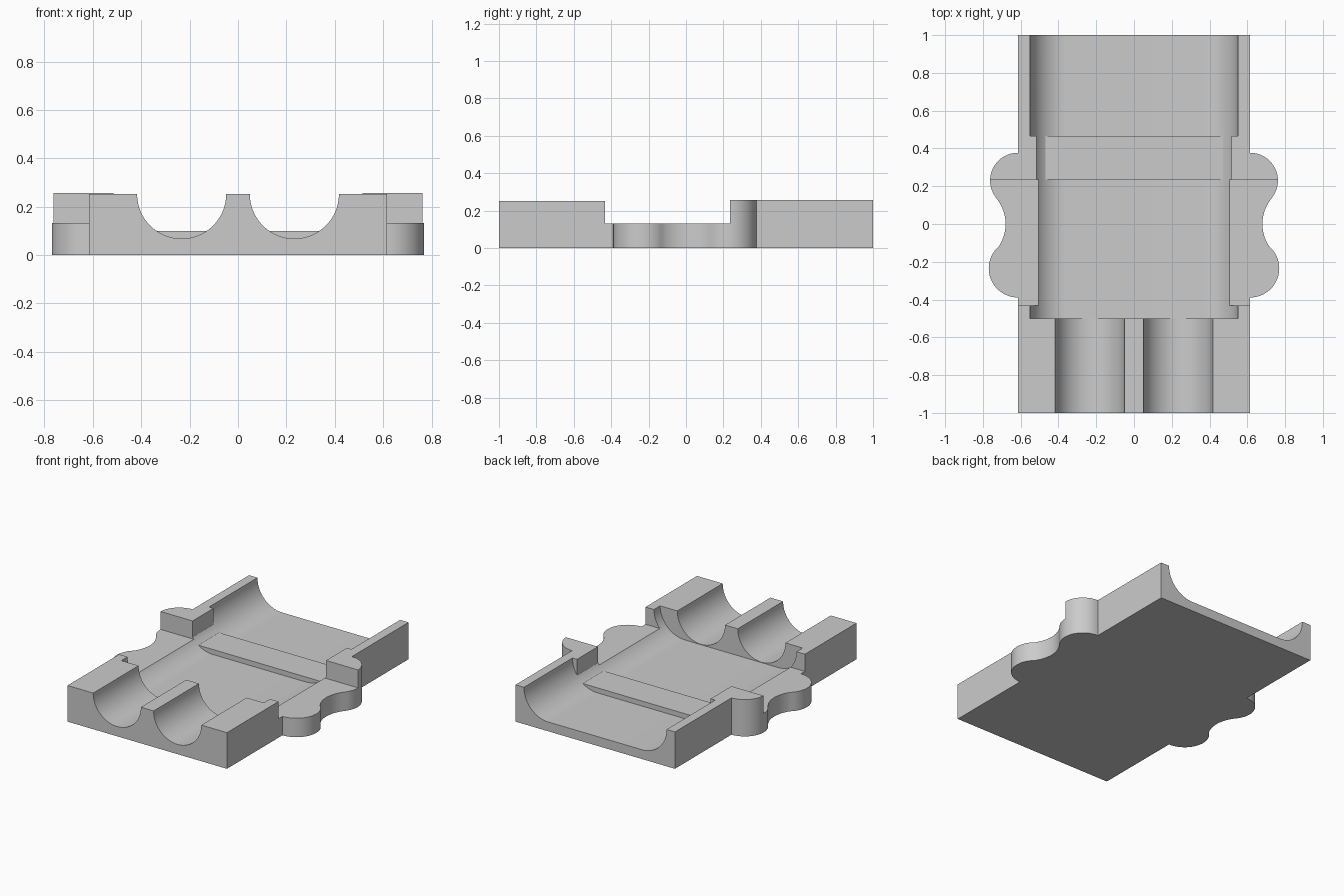
import bpy, bmesh, math

if "Cube" in bpy.data.objects:
    bpy.data.objects.remove(bpy.data.objects["Cube"])

grey = bpy.data.materials.new("plain grey")
grey.diffuse_color = (0.6, 0.6, 0.6, 1)
grey.use_nodes = True
grey.node_tree.nodes["Principled BSDF"].inputs["Base Color"].default_value = grey.diffuse_color


def arc(cx, cy, r, a0, a1, n=20):
    return [(cx + r * math.cos(math.radians(a0 + (a1 - a0) * i / n)),
             cy + r * math.sin(math.radians(a0 + (a1 - a0) * i / n))) for i in range(n + 1)]


def prism(name, pts, lo, hi, axis="z"):
    """Extrude a 2D outline along z (x,y points) or along y (x,z points)."""
    bm = bmesh.new()
    put = (lambda p, h: (p[0], p[1], h)) if axis == "z" else (lambda p, h: (p[0], h, p[1]))
    a = [bm.verts.new(put(p, lo)) for p in pts]
    b = [bm.verts.new(put(p, hi)) for p in pts]
    bm.faces.new(a)
    bm.faces.new(b)
    for i in range(len(pts)):
        j = (i + 1) % len(pts)
        bm.faces.new((a[i], a[j], b[j], b[i]))
    bmesh.ops.recalc_face_normals(bm, faces=bm.faces)
    me = bpy.data.meshes.new(name)
    bm.to_mesh(me)
    bm.free()
    me.materials.append(grey)
    ob = bpy.data.objects.new(name, me)
    bpy.context.collection.objects.link(ob)
    return ob


def box(name, x0, x1, y0, y1, z0, z1):
    return prism(name, [(x0, y0), (x1, y0), (x1, y1), (x0, y1)], z0, z1)


def cut(target, tool):
    m = target.modifiers.new("cut", "BOOLEAN")
    m.operation, m.solver, m.object = "DIFFERENCE", "EXACT", tool
    bpy.context.view_layer.objects.active = target
    bpy.ops.object.modifier_apply(modifier=m.name)
    bpy.data.objects.remove(tool)


# body outline with wavy grip lobes on both sides
side = [(0.615, -1)]
side += arc(0.615, -0.235, 0.154, -90, 39)
side += arc(0.892, 0, 0.212, 219, 141)[1:-1]
side += arc(0.615, 0.23, 0.147, -39, 90)
side += [(0.615, 1)]
outline = side + [(-x, y) for x, y in reversed(side)]
body = prism("housing_half", outline, 0, 0.257)

# lowered front end and lowered middle shelf
cut(body, box("front_trim", -1, 1, -1.1, -0.3, 0.252, 0.5))
cut(body, box("shelf_cut", -1, 1, -0.432, 0.235, 0.132, 0.5))

# round-cornered channel, open at the back, leaving a cross rib and two side blocks
half = arc(0.36, 0.255, 0.19, -90, 0) + [(0.55, 0.4)]
channel = prism("channel", half + [(-x, z) for x, z in reversed(half)], -0.5, 1.1, "y")
cut(channel, box("rib", -0.7, 0.7, 0.235, 0.465, -0.1, 0.1))
for s in (-1, 1):
    x0, x1 = sorted((s * 0.515, s * 0.7))
    cut(channel, box("side_block", x0, x1, 0.235, 0.465, -0.2, 0.6))
cut(body, channel)

# two half-round cable grooves through the front end
for s in (-1, 1):
    pts = arc(s * 0.233, 0.252, 0.184, 180, 360, 40)
    pts += [(pts[-1][0], 0.4), (pts[0][0], 0.4)]
    cut(body, prism("groove", pts, -1.1, -0.45, "y"))

bpy.ops.object.select_all(action="DESELECT")
body.select_set(True)
bpy.context.view_layer.objects.active = body
bpy.ops.object.shade_smooth_by_angle(angle=math.radians(30))
